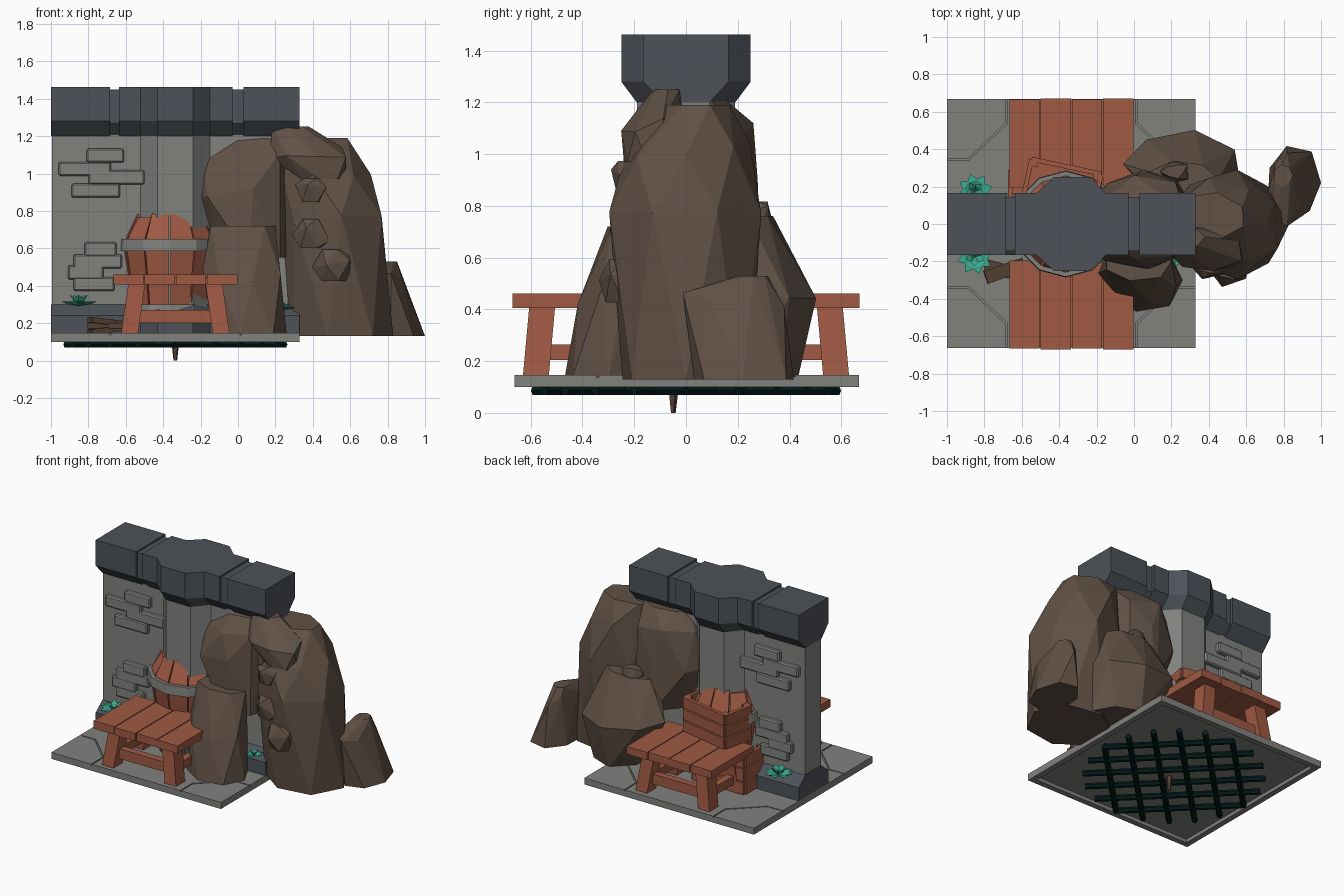
import bpy, bmesh, math, random
from mathutils import Vector, Matrix

if "Cube" in bpy.data.objects:
    bpy.data.objects.remove(bpy.data.objects["Cube"])

random.seed(4)
CX = -0.335  # centre of floor and column


def mat(name, r, g, b):
    m = bpy.data.materials.new(name)
    m.diffuse_color = (*[(c / 255) ** 2.2 for c in (r, g, b)], 1)
    m.use_nodes = True
    m.node_tree.nodes["Principled BSDF"].inputs["Base Color"].default_value = m.diffuse_color
    return m


STONE = mat("light stone", 128, 128, 125)
SLATE = mat("dark slate", 78, 83, 89)
WOOD = mat("red wood", 158, 90, 69)
ROCK = mat("brown rock", 97, 82, 71)
DARKWOOD = mat("dark wood", 84, 66, 53)
LEAF = mat("teal leaf", 62, 170, 142)
IRON = mat("black iron", 8, 32, 32)


def finish(name, bm, material):
    bmesh.ops.recalc_face_normals(bm, faces=bm.faces[:])
    me = bpy.data.meshes.new(name)
    bm.to_mesh(me)
    bm.free()
    me.materials.append(material)
    bpy.context.collection.objects.link(bpy.data.objects.new(name, me))


def loft(bm, rings, caps=True):
    vs = [[bm.verts.new(p) for p in r] for r in rings]
    n = len(vs[0])
    for a, b in zip(vs, vs[1:]):
        for i in range(n):
            bm.faces.new((a[i], a[(i + 1) % n], b[(i + 1) % n], b[i]))
    if caps:
        bm.faces.new(vs[0][::-1])
        bm.faces.new(vs[-1])


def place(c, yaw=0, tilt=0):
    return (Matrix.Translation(c) @ Matrix.Rotation(math.radians(yaw), 4, 'Z')
            @ Matrix.Rotation(math.radians(tilt), 4, 'Y'))


def box(bm, c, s, m=Matrix()):
    bmesh.ops.create_cube(bm, size=1, matrix=m @ Matrix.Translation(c) @ Matrix.Diagonal((*s, 1)))


def hull(bm, pts):
    r = bmesh.ops.convex_hull(bm, input=[bm.verts.new(p) for p in pts])
    junk = {v for v in r["geom_interior"] + r["geom_unused"] if isinstance(v, bmesh.types.BMVert)}
    bmesh.ops.delete(bm, geom=list(junk), context='VERTS')


def rect(x, y, z, w, d):
    return [(x + a * w, y + b * d, z) for a, b in ((-1, -1), (1, -1), (1, 1), (-1, 1))]


# Floor: shallow tray open below, with five slabs on top
bm = bmesh.new()
loft(bm, [rect(CX, .003, z, h, h) for h, z in ((.625, .125), (.625, .1), (.665, .1), (.665, .137))])
finish("floor_tray", bm, STONE)
bm = bmesh.new()


def slab(pts):
    loft(bm, [[(CX + x, y + .003, z) for x, y in pts] for z in (.13, .146)])


E, G = .665, .008
for sx in (1, -1):
    for sy in (1, -1):
        slab([(sx * x, sy * y) for x, y in ((E, .34 + G), (.55, .34 + G), (.345 + G, .53 + G), (.345 + G, E), (E, E))])
q = [(-E, .34), (-.545, .34), (-.345, .53), (-.345, E)]
half = q + [(-x, y) for x, y in q[::-1]]
slab(half + [(x, -y) for x, y in half[::-1]])
finish("floor_slabs", bm, STONE)

# Iron grate of diagonal bars below the floor, and a hanging root
bm = bmesh.new()
for ang in (45, -45):
    for k in range(6):
        off = (k - 2.5) * .164
        bmesh.ops.create_cone(bm, cap_ends=True, segments=6, radius1=.02, radius2=.02,
                              depth=2 * math.sqrt(.585 ** 2 - off ** 2),
                              matrix=place((CX, 0, .086), ang) @ place((0, off, 0), 0, 90))
finish("grate", bm, IRON)
bm = bmesh.new()
bmesh.ops.create_cone(bm, cap_ends=True, segments=5, radius1=.01, radius2=.022, depth=.1,
                      matrix=Matrix.Translation((CX, -.05, .05)))
finish("hanging_root", bm, DARKWOOD)


# Wall with octagonal column, plinth and cornice share one outline
def course(name, x0, x1, levels, material):
    bm = bmesh.new()
    rings = []
    for z, h, b in levels:
        mid = [(-.52, -h), (-.43, -b), (-.24, -b), (-.15, -h)] if x0 < CX < x1 else []
        p = [(x0, -h)] + mid + [(x1, -h)]
        rings.append([(x, y, z) for x, y in p] + [(x, -y, z) for x, y in p[::-1]])
    loft(bm, rings)
    finish(name, bm, material)


course("wall", -.995, .325, [(.2, .09, .19), (1.25, .09, .19)], STONE)
course("plinth", -1, .33, [(.14, .165, .25), (.24, .165, .25), (.30, .09, .19)], SLATE)
cornice = [(1.20, .09, .19), (1.28, .165, .25), (1.462, .165, .25)]
for name, x0, x1 in (("left", -1, -.685), ("middle", -.635, -.03), ("right", .03, .33)):
    course("cornice_" + name, x0, x1, cornice, SLATE)
for name, x in (("left", -.66), ("right", 0)):
    course("cornice_groove_" + name, x - .04, x + .04, [(z - .012, h - .02, 0) for z, h, b in cornice], SLATE)

# Raised broken brickwork on both wall faces: centre x, width, centre z
bricks = ((-.71, .2, 1.095), (-.82, .28, 1.025), (-.65, .3, .98), (-.76, .26, .908),
          (-.735, .17, .595), (-.75, .26, .53), (-.815, .19, .47), (-.77, .22, .408))
for s, side in ((-1, "front"), (1, "back")):
    bm = bmesh.new()
    for x, w, z in bricks:
        box(bm, (x, s * .1, z), (w, .04, .075))
    bmesh.ops.bevel(bm, geom=bm.edges[:], offset=.008, segments=1, affect='EDGES')
    finish(side + "_bricks", bm, STONE)

# Two plank tables with splayed legs, front and back
for s, side in ((-1, "front"), (1, "back")):
    bm = bmesh.new()
    for i in range(4):
        box(bm, (CX + (i - 1.5) * .167, s * (.43 + .006 * (i % 2)), .433), (.161, .47, .055))
    box(bm, (CX, s * .43, .425), (.65, .44, .03))
    for sx in (-1, 1):
        for y, d in ((.555, .025), (.27, -.025)):
            loft(bm, [rect(CX + sx * .245, s * (y + d), .145, .045, .05), rect(CX + sx * .205, s * y, .42, .045, .05)])
        box(bm, (CX + sx * .225, s * .42, .235), (.05, .3, .06))
    box(bm, (CX, s * .56, .235), (.42, .05, .07))
    finish(side + "_table", bm, WOOD)

# Barrel of separate staves around the column, with grey hoops
N, BX = 12, CX - .03


def polar(r, k, z):
    a = 2 * math.pi * k / N
    return (BX + r * math.cos(a), r * math.sin(a), z)


bm = bmesh.new()
for k in range(N):
    drop = .02 * (k % 3 == 1)
    loft(bm, [[polar(r - .035, k + .03, z), polar(r, k + .03, z), polar(r, k + .97, z), polar(r - .035, k + .97, z)]
              for z, r in ((.145, .2), (.4, .235), (.6, .268), (.66, .255), (.785 - drop, .195))])
finish("barrel_staves", bm, WOOD)
bm = bmesh.new()
for z, h, r in ((.585, .065, .286), (.25, .05, .235)):
    rings = [[polar(r - t, k, z + dz) for k in range(N)] for t, dz in ((.03, 0), (0, 0), (.004, h), (.03, h))]
    loft(bm, rings + rings[:1], caps=False)
finish("barrel_hoops", bm, STONE)


# Slatted crates stacked behind the barrel
def crate(name, c, size, ang):
    bm = bmesh.new()
    m = place(c, ang)
    w, d, h = size
    for s in (-1, 1):
        for i in range(3):
            z = h * (i + .5) / 3
            box(bm, (0, s * d / 2, z), (w, .025, h / 3 - .01), m)
            box(bm, (s * w / 2, 0, z), (.025, d, h / 3 - .01), m)
        for t in (-1, 1):
            box(bm, (s * (w / 2 - .02), t * (d / 2 - .02), h / 2), (.035, .035, h - .01), m)
    box(bm, (0, 0, .03), (w, d, .02), m)
    finish(name, bm, WOOD)


crate("lower_crate", (-.46, .18, .146), (.4, .22, .28), 0)
crate("upper_crate", (-.385, .2, .46), (.38, .22, .25), -12)

# Heap of dark broken boards beside the front table
bm = bmesh.new()
for i in range(3):
    box(bm, (0, 0, 0), (.22, .07, .03), place((-.69, -.25, .165 + .02 * i), 20 - 35 * (i % 2), 7 * (i - 1)))
finish("broken_boards", bm, DARKWOOD)

# Leafy rosettes growing from the wall foot
leaf = [(0, 0, 0), (.6, .3, .12), (.6, -.3, .12), (1, 0, 0), (.6, 0, -.05)]
for s, side in ((-1, "front"), (1, "back")):
    for name, x, z, r in (("large", -.85, .29, .1), ("small", .25, .27, .06)):
        bm = bmesh.new()
        for n, lift, size in ((8, 14, 1), (5, 50, .8)):
            for k in range(n):
                m = place((x, s * .175, z), 360 * k / n + lift, -lift) @ Matrix.Scale(r * size, 4)
                hull(bm, [m @ Vector(p) for p in leaf])
        finish("%s_%s_plant" % (side, name), bm, LEAF)


# Boulders: hull of jittered rings, each level = z, centre x, centre y, radius x, radius y
def boulder(name, *levels, sides=7):
    bm = bmesh.new()
    pts = []
    for i, (z, x, y, rx, ry) in enumerate(levels):
        for k in range(sides):
            a = 2 * math.pi * (k + .5 * (i % 2)) / sides
            f = random.uniform(.92, 1.1) if k else 1
            dz = random.uniform(-.04, .04) if 0 < i < len(levels) - 1 else 0
            pts.append((x + rx * f * math.cos(a), y + ry * f * math.sin(a), z + dz))
    hull(bm, pts)
    finish(name, bm, ROCK)


boulder("rock_core", (.13, .54, .0, .29, .27), (.75, .48, 0, .30, .28), (1.02, .46, 0, .25, .24), (1.19, .4, .04, .2, .12))
boulder("rock_overhang", (.55, .1, .02, .2, .26), (.88, .02, .02, .29, .27), (1.1, .06, .03, .25, .24), (1.21, .1, .04, .18, .12))
boulder("rock_crown", (.97, .46, -.15, .12, .1), (1.1, .38, -.14, .2, .12), (1.25, .28, -.07, .1, .06))
boulder("rock_back_bulge", (.14, .35, .22, .2, .2), (.47, .25, .32, .32, .18), (.76, .25, .24, .2, .1))
boulder("rock_spur", (.13, .85, .22, .15, .2), (.44, .8, .18, .08, .19), (.53, .8, .26, .05, .06))
boulder("rock_front_block", (.14, .06, -.3, .2, .17), (.45, .03, -.26, .2, .15), (.72, .02, -.2, .18, .1))

# Small angular knobs jutting from the cliff
for i, (x, y, z, r) in enumerate(((.4, -.22, .91, .09), (.51, -.24, .51, .12), (.22, .28, .76, .08), (.4, -.21, .68, .11))):
    boulder("rock_knob_%d" % i, (z - r * .7, x, y, r * .7, r * .6), (z, x, y, r, r * .8), (z + r * .7, x, y, r * .6, r * .5), sides=5)
